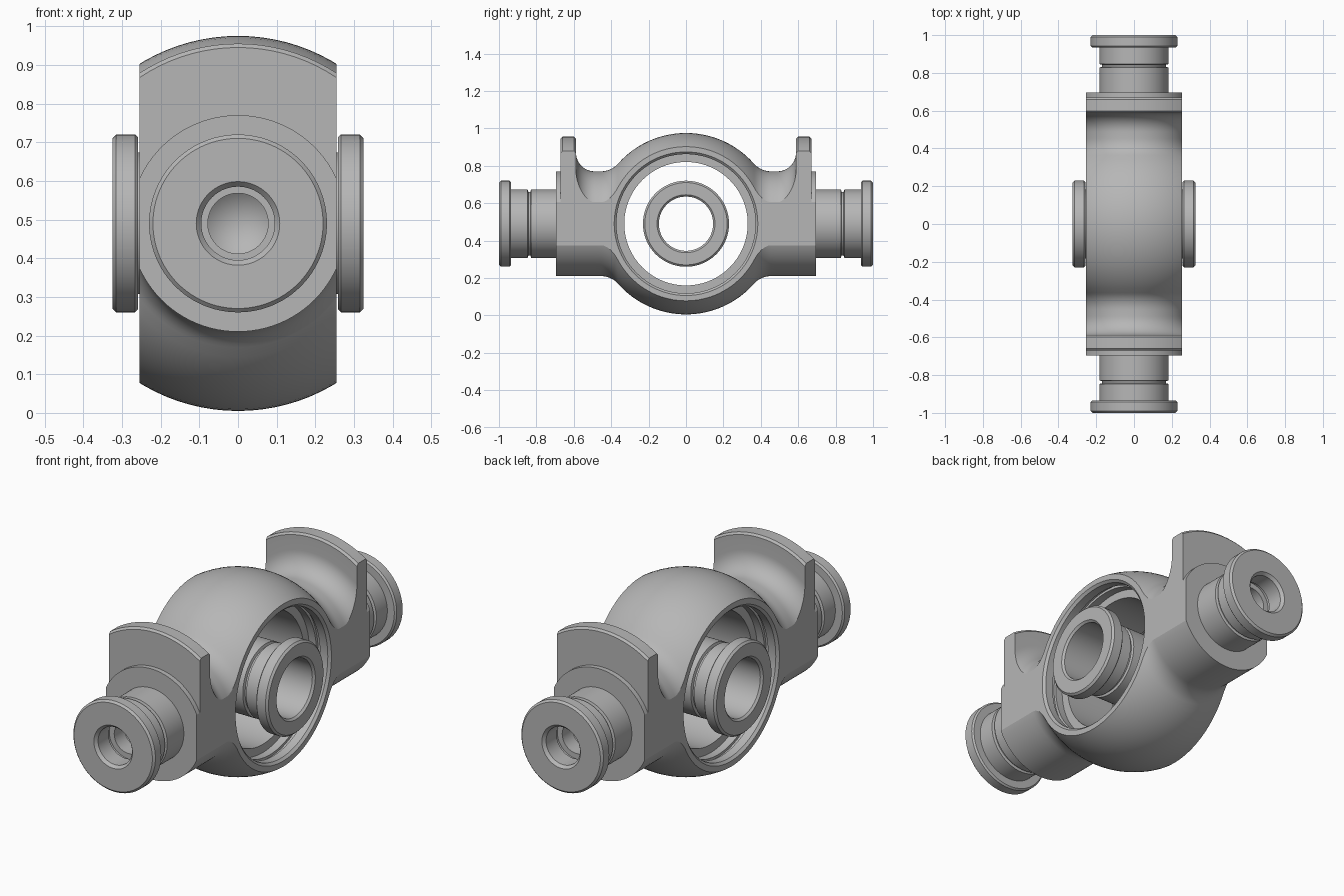
import bpy, bmesh, math

ZC = 0.49        # height of both axes
HALF = 0.255     # half width of the flattened body
BARREL = 0.28    # radius of the side barrels
SEGS = 96

old = bpy.data.objects.get("Cube")
if old:
    bpy.data.objects.remove(old, do_unlink=True)

steel = bpy.data.materials.new("grey steel")
steel.use_nodes = True
grey = (0.47, 0.47, 0.47, 1)
steel.diffuse_color = grey
steel.node_tree.nodes["Principled BSDF"].inputs["Base Color"].default_value = grey


def arc(ca, cr, rad, start, end, n):
    """Points (axis position, radius) along an arc, angles in degrees."""
    pts = []
    for i in range(n + 1):
        t = math.radians(start + (end - start) * i / n)
        pts.append((ca + rad * math.cos(t), cr + rad * math.sin(t)))
    return pts


def lathe(name, profile, axis, closed=False, limit=None):
    """Revolve a profile; limit caps the radius of the outer ends in the lower half."""
    bm = bmesh.new()
    rings = []
    for k in range(SEGS):
        t = 2 * math.pi * k / SEGS
        ring = []
        for a, r in profile:
            if limit and math.cos(t) < -1e-6 and abs(a) > 0.46:
                r = min(r, limit)
            s, c = r * math.sin(t), ZC + r * math.cos(t)
            ring.append(bm.verts.new((s, a, c) if axis == "y" else (a, s, c)))
        rings.append(ring)
    n = len(profile)
    for k in range(SEGS):
        p, q = rings[k], rings[(k + 1) % SEGS]
        for i in range(n if closed else n - 1):
            j = (i + 1) % n
            bm.faces.new((p[i], p[j], q[j], q[i]))
    bmesh.ops.remove_doubles(bm, verts=bm.verts, dist=1e-5)
    bmesh.ops.recalc_face_normals(bm, faces=bm.faces)
    mesh = bpy.data.meshes.new(name)
    bm.to_mesh(mesh)
    bm.free()
    mesh.materials.append(steel)
    ob = bpy.data.objects.new(name, mesh)
    bpy.context.collection.objects.link(ob)
    return ob


def activate(ob):
    bpy.ops.object.select_all(action="DESELECT")
    ob.select_set(True)
    bpy.context.view_layer.objects.active = ob


def smooth(ob):
    activate(ob)
    bpy.ops.object.shade_smooth_by_angle(angle=math.radians(20))


def cut(ob, cutter, operation):
    cutter.hide_render = True
    mod = ob.modifiers.new("cut", "BOOLEAN")
    mod.operation, mod.solver, mod.object = operation, "EXACT", cutter
    activate(ob)
    bpy.ops.object.modifier_apply(modifier=mod.name)
    bpy.data.objects.remove(cutter, do_unlink=True)


def mirrored(half):
    """Reflect a profile that starts at the centre plane."""
    return [(-a, r) for a, r in reversed(half) if a > 1e-6] + half


# Body: ball, blended barrels and upright plates on the upper half
BALL, BLEND = 0.485, 0.12
blend_a = math.sqrt((BALL + BLEND) ** 2 - (BARREL + BLEND) ** 2)
touch = math.degrees(math.atan2(BARREL + BLEND, blend_a))
half = arc(0, 0, BALL, 90, touch, 12)
half += arc(blend_a, BARREL + BLEND, BLEND, touch + 180, 270, 8)[1:]
half += arc(0.488, BARREL + 0.1, 0.1, 270, 360, 12)
half += [(0.588, 0.455), (0.598, 0.465), (0.66, 0.465), (0.67, 0.455),
         (0.67, BARREL), (0.695, BARREL), (0.695, 0)]
body = lathe("coupling_body", mirrored(half), "y", limit=BARREL)

# Flat sides of the body
bpy.ops.mesh.primitive_cube_add(size=1, location=(0, 0, ZC))
slab = bpy.context.object
slab.scale = (2 * HALF, 3, 3)
bpy.context.view_layer.update()
cut(body, slab, "INTERSECT")

# Stepped cross bore with ring grooves
bore = [(0, 0.33), (0.14, 0.33), (0.14, 0.372), (0.18, 0.372), (0.18, 0.385),
        (0.2, 0.385), (0.2, 0.372), (0.243, 0.372), (HALF, 0.384), (0.3, 0.384), (0.3, 0)]
cut(body, lathe("bore_cutter", mirrored(bore), "x"), "DIFFERENCE")
smooth(body)

# Spigots at front and back: grooved neck, end flange and blind drilled hole
spigot = [(0.6, 0), (0.6, 0.183), (0.828, 0.183), (0.832, 0.17), (0.843, 0.17),
          (0.847, 0.183), (0.935, 0.183), (0.935, 0.222), (0.943, 0.23), (0.99, 0.23),
          (1.0, 0.22), (1.0, 0.108), (0.985, 0.095), (0.9, 0.095), (0.9, 0.105),
          (0.88, 0.105), (0.88, 0.078), (0.8, 0.078), (0.74, 0)]
for side, name in ((-1, "front_spigot"), (1, "back_spigot")):
    smooth(lathe(name, [(side * a, r) for a, r in spigot], "y"))

# Cross sleeve: open tube with a flange and groove at each end
outer = [(0, 0.183), (0.155, 0.183), (0.159, 0.17), (0.17, 0.17), (0.174, 0.183),
         (0.258, 0.183), (0.258, 0.222), (0.266, 0.23), (0.315, 0.23), (0.325, 0.22),
         (0.325, 0.155), (0.315, 0.145)]
smooth(lathe("cross_sleeve", mirrored(outer), "x", closed=True))
